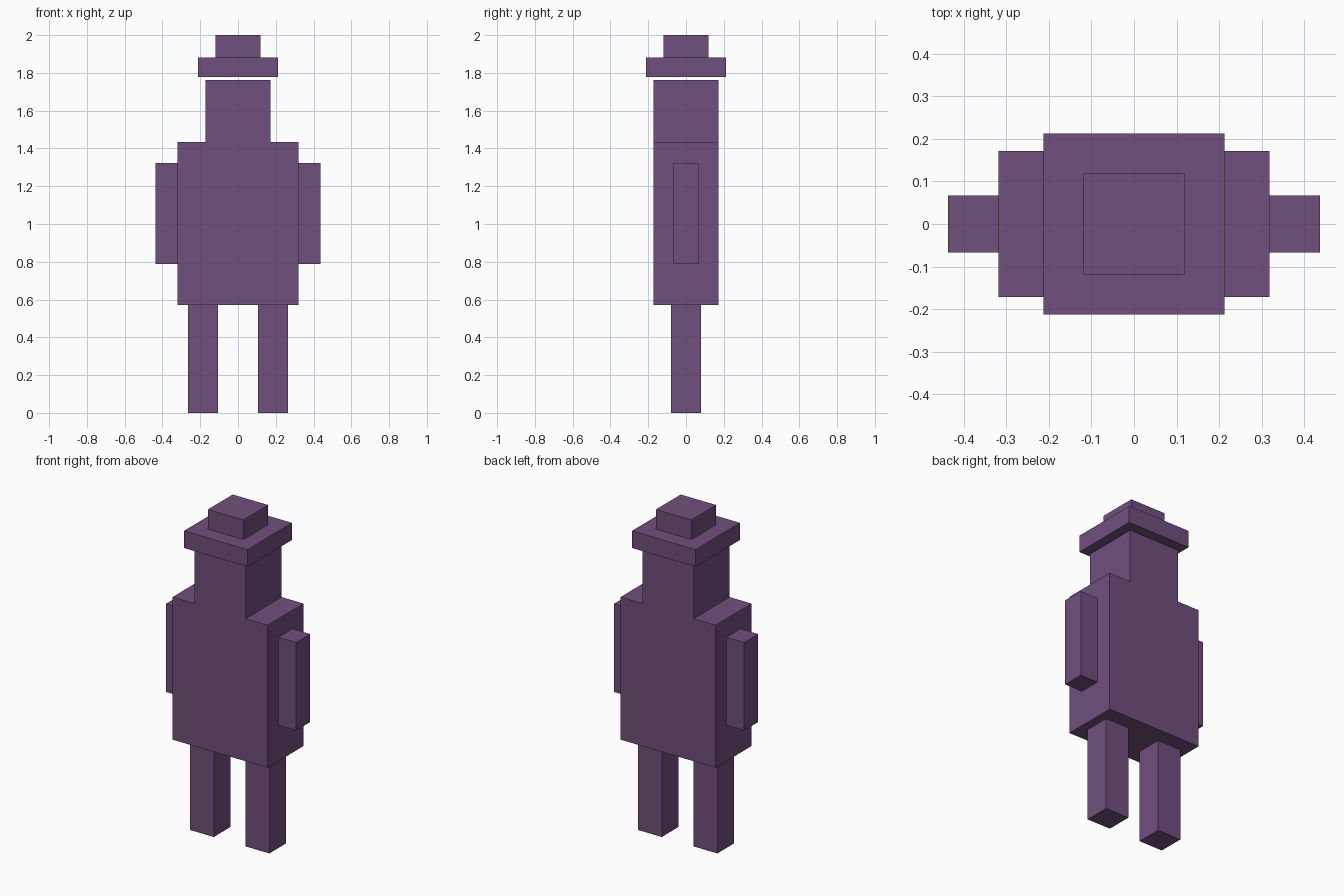
import bpy

if "Cube" in bpy.data.objects:
    bpy.data.objects.remove(bpy.data.objects["Cube"])

# One flat colour for the whole figure
purple = bpy.data.materials.new("muted purple")
purple.diffuse_color = (0.165, 0.079, 0.205, 1.0)
purple.use_nodes = True
purple.node_tree.nodes["Principled BSDF"].inputs["Base Color"].default_value = purple.diffuse_color


def box(name, x, y, z):
    """Axis-aligned box given its (min, max) range on each axis."""
    bpy.ops.mesh.primitive_cube_add(size=1)
    ob = bpy.context.object
    ob.name = ob.data.name = name
    lo, hi = zip(x, y, z)
    for v in ob.data.vertices:
        v.co = [hi[i] if v.co[i] > 0 else lo[i] for i in range(3)]
    ob.data.materials.append(purple)
    return ob


def centred(name, half_x, half_y, z):
    return box(name, (-half_x, half_x), (-half_y, half_y), z)


# Body and head
centred("torso", 0.319, 0.172, (0.57, 1.435))
centred("head", 0.172, 0.172, (1.435, 1.762))

# Hat, floating just above the head
centred("hat_brim", 0.213, 0.213, (1.777, 1.881))
centred("hat_crown", 0.119, 0.119, (1.881, 2.0))

# Limbs on both sides
for side, s in (("left", -1), ("right", 1)):
    box(side + "_leg", sorted((s * 0.107, s * 0.266)), (-0.079, 0.079), (0.0, 0.57))
    box(side + "_arm", sorted((s * 0.319, s * 0.438)), (-0.067, 0.067), (0.788, 1.322))
